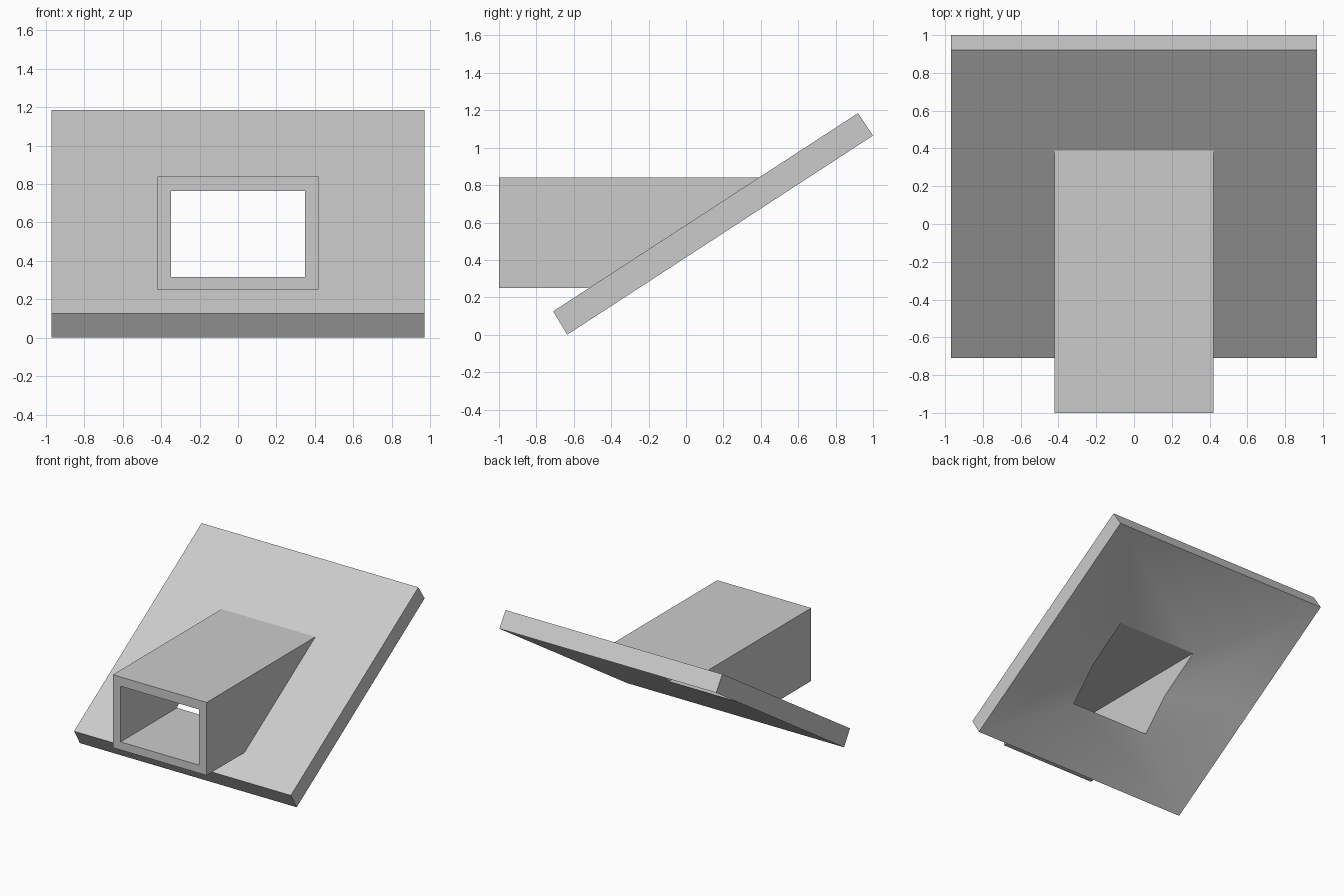
import bpy
import bmesh

cube = bpy.data.objects.get("Cube")
if cube:
    bpy.data.objects.remove(cube, do_unlink=True)

grey = bpy.data.materials.new("plain grey")
grey.use_nodes = True
colour = (0.6, 0.6, 0.6, 1)
grey.diffuse_color = colour
grey.node_tree.nodes["Principled BSDF"].inputs["Base Color"].default_value = colour


def ring(half_width, low, high, middle=None):
    """Six-point rectangular loop; low, middle and high are (y, z) pairs."""
    middle = middle or tuple((a + b) / 2 for a, b in zip(low, high))
    left = [(half_width, *p) for p in (low, middle, high)]
    return left + [(-x, y, z) for x, y, z in reversed(left)]


def loft(name, rings):
    """Skin a chain of loops with quads."""
    bm = bmesh.new()
    loops = [[bm.verts.new(p) for p in r] for r in rings]
    for a, b in zip(loops, loops[1:]):
        for i in range(len(a)):
            j = (i + 1) % len(a)
            bm.faces.new((a[i], a[j], b[j], b[i]))
    mesh = bpy.data.meshes.new(name)
    bm.to_mesh(mesh)
    bm.free()
    mesh.materials.append(grey)
    obj = bpy.data.objects.new(name, mesh)
    bpy.context.collection.objects.link(obj)
    bpy.ops.object.select_all(action='DESELECT')
    obj.select_set(True)
    bpy.context.view_layer.objects.active = obj
    bpy.ops.object.shade_smooth_by_angle(angle=0.52)
    return obj


# Loops shared by the duct and the flange
throat = ring(0.35, (-0.28, 0.315), (0.265, 0.765), (-0.055, 0.55))
mouth_inner = ring(0.35, (-1, 0.315), (-1, 0.765))
mouth_outer = ring(0.42, (-1, 0.25), (-1, 0.84))
joint = ring(0.42, (-0.518, 0.25), (0.39, 0.84))
plate_top = ring(0.97, (-0.71, 0.125), (0.92, 1.185))
plate_rim = ring(0.97, (-0.635, 0), (1, 1.065))

# Hollow rectangular duct, from inner throat around the mouth to the plate
loft("duct", [throat, mouth_inner, mouth_outer, joint])

# Tilted flange plate with a funnel-shaped underside leading to the throat
loft("flange", [joint, plate_top, plate_rim, throat])
